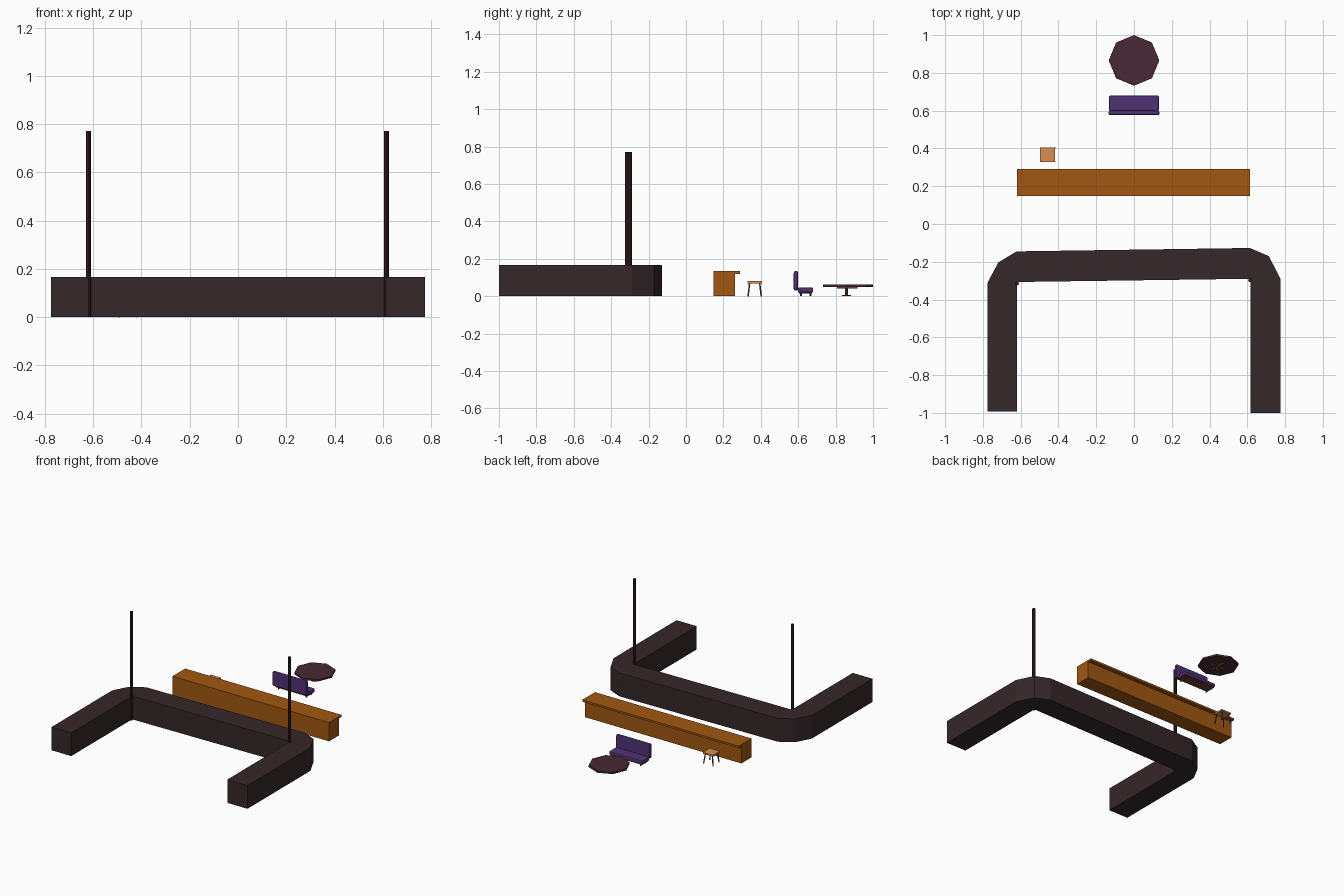
import bpy, bmesh, math
from mathutils import Vector

if "Cube" in bpy.data.objects:
    bpy.data.objects.remove(bpy.data.objects["Cube"])


def material(name, rgb):
    m = bpy.data.materials.new(name)
    m.diffuse_color = (*rgb, 1)
    m.use_nodes = True
    m.node_tree.nodes["Principled BSDF"].inputs["Base Color"].default_value = m.diffuse_color
    return m


DARK = material("dark_stone", (0.036, 0.020, 0.023))
POST = material("dark_post", (0.036, 0.012, 0.012))
ORANGE = material("orange_wood", (0.36, 0.095, 0.006))
LIGHT = material("light_wood", (0.72, 0.27, 0.08))
BROWN = material("brown_wood", (0.14, 0.055, 0.02))
PURPLE = material("purple_fabric", (0.08, 0.032, 0.18))
PLUM = material("plum_top", (0.065, 0.022, 0.036))


def finish(name, bm, mat):
    bmesh.ops.recalc_face_normals(bm, faces=bm.faces)
    me = bpy.data.meshes.new(name)
    bm.to_mesh(me)
    bm.free()
    ob = bpy.data.objects.new(name, me)
    bpy.context.collection.objects.link(ob)
    me.materials.append(mat)
    return ob


def extrude(name, points, depth, mat):
    """Closed 3D outline swept along the depth vector."""
    bm = bmesh.new()
    face = bm.faces.new([bm.verts.new(p) for p in points])
    new = bmesh.ops.extrude_face_region(bm, geom=[face], use_keep_orig=True)["geom"]
    bmesh.ops.translate(bm, vec=depth, verts=[g for g in new if isinstance(g, bmesh.types.BMVert)])
    return finish(name, bm, mat)


def box(name, x, y, z, mat, bevel=0, segments=2):
    bm = bmesh.new()
    bmesh.ops.create_cube(bm, size=1)
    for v in bm.verts:
        v.co = [(a + b) / 2 + c * (b - a) for (a, b), c in zip((x, y, z), v.co)]
    ob = finish(name, bm, mat)
    if bevel:
        mod = ob.modifiers.new("rounded_edges", 'BEVEL')
        mod.width, mod.segments = bevel, segments
    return ob


def rod(name, a, b, radius, sides, mat, turn=0):
    """Prism with the given number of sides running from a to b."""
    a, b = Vector(a), Vector(b)
    bm = bmesh.new()
    bmesh.ops.create_cone(bm, cap_ends=True, segments=sides, radius1=radius,
                          radius2=radius, depth=(b - a).length)
    ob = finish(name, bm, mat)
    ob.location = (a + b) / 2
    ob.rotation_euler = (b - a).to_track_quat('Z', 'Y').to_euler() if turn == 0 else (0, 0, turn)
    return ob


# U-shaped wall with chamfered outer corners
outline = [(-0.775, -0.993), (-0.775, -0.31), (-0.718, -0.203), (-0.622, -0.145),
           (0.614, -0.127), (0.714, -0.17), (0.775, -0.29), (0.775, -1.0),
           (0.616, -1.0), (0.616, -0.29), (-0.62, -0.307), (-0.62, -0.993)]
extrude("u_shaped_wall", [(x, y, 0) for x, y in outline], (0, 0, 0.166), DARK)

# Tall posts at the inner corners
for side, x, y in (("left", -0.62, -0.315), ("right", 0.615, -0.298)):
    rod(side + "_post", (x, y, 0), (x, y, 0.772), 0.0105, 8, POST)

# Long bar counter with a top overhanging at the back
bar = [(0.147, 0), (0.262, 0), (0.262, 0.12), (0.29, 0.12), (0.29, 0.134), (0.147, 0.134)]
extrude("bar_counter", [(-0.62, y, z) for y, z in bar], (1.235, 0, 0), ORANGE)

# Stool with splayed legs
sx, sy = -0.457, 0.367
box("stool_seat", (sx - 0.04, sx + 0.04), (sy - 0.038, sy + 0.038), (0.069, 0.08), LIGHT)
for i in (-1, 1):
    for j in (-1, 1):
        rod("stool_leg", (sx + i * 0.037, sy + j * 0.035, 0),
            (sx + i * 0.028, sy + j * 0.027, 0.07), 0.004, 6, BROWN)

# Upholstered bench
box("bench_back", (-0.135, 0.135), (0.576, 0.6), (0.03, 0.134), PURPLE, 0.009)
box("bench_seat", (-0.132, 0.132), (0.598, 0.68), (0.02, 0.046), PURPLE, 0.007)
box("bench_base", (-0.125, 0.125), (0.603, 0.674), (0.014, 0.021), BROWN)
for x in (-0.11, 0.11):
    for y in (0.614, 0.665):
        rod("bench_leg", (x, y, 0), (x, y, 0.016), 0.005, 6, BROWN)

# Octagonal table with pedestal, cross braces and foot
ty = 0.866
rod("table_top", (0, ty, 0.05), (0, ty, 0.063), 0.134, 8, PLUM)
rod("table_pedestal", (0, ty - 0.008, 0), (0, ty - 0.008, 0.05), 0.008, 8, BROWN)
rod("table_foot", (0, ty - 0.008, 0), (0, ty - 0.008, 0.006), 0.025, 8, BROWN)
box("table_brace_long", (-0.056, 0.056), (ty - 0.015, ty - 0.001), (0.04, 0.05), BROWN)
box("table_brace_cross", (-0.007, 0.007), (ty - 0.06, ty + 0.05), (0.04, 0.05), BROWN)
